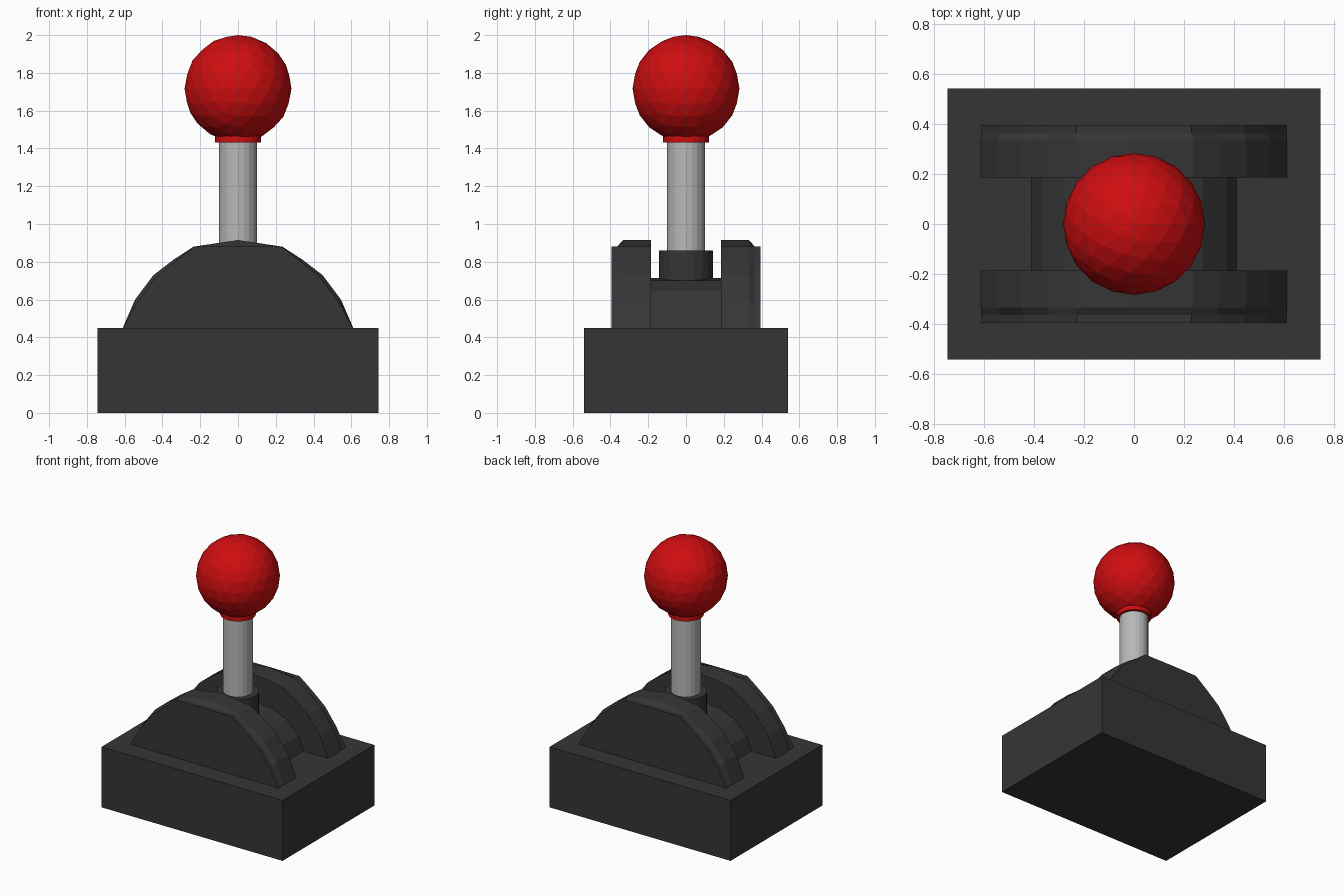
import bpy, bmesh
from mathutils import Matrix

if "Cube" in bpy.data.objects:
    bpy.data.objects.remove(bpy.data.objects["Cube"])


def material(name, rgb):
    m = bpy.data.materials.new(name)
    m.diffuse_color = (*rgb, 1)
    m.use_nodes = True
    m.node_tree.nodes["Principled BSDF"].inputs["Base Color"].default_value = m.diffuse_color
    return m


DARK = material("charcoal", (0.036, 0.036, 0.036))
RED = material("red", (0.62, 0.004, 0.005))
GREY = material("light_grey", (0.48, 0.48, 0.48))


def finish(name, bm, mat):
    bmesh.ops.recalc_face_normals(bm, faces=bm.faces)
    me = bpy.data.meshes.new(name)
    bm.to_mesh(me)
    bm.free()
    me.materials.append(mat)
    ob = bpy.data.objects.new(name, me)
    bpy.context.collection.objects.link(ob)
    return ob


def loft(name, sections, mat):
    """Skin through (y, half profile) sections; half profiles run from x = 0 outwards."""
    bm = bmesh.new()
    rings = []
    for y, half in sections:
        pts = [(-x, z) for x, z in reversed(half) if x > 0] + half
        rings.append([bm.verts.new((x, y, z)) for x, z in pts])
    n = len(rings[0])
    for a, b in zip(rings, rings[1:]):
        for i in range(n):
            j = (i + 1) % n
            bm.faces.new((a[i], a[j], b[j], b[i]))
    bm.faces.new(rings[0])
    bm.faces.new(rings[-1])
    return finish(name, bm, mat)


def cylinder(name, r1, r2, z0, z1, mat, sides=20, smooth=False):
    bm = bmesh.new()
    bmesh.ops.create_cone(bm, cap_ends=True, segments=sides, radius1=r1, radius2=r2,
                          depth=z1 - z0, matrix=Matrix.Translation((0, 0, (z0 + z1) / 2)))
    return finish(name, bm, mat)


# base block
bm = bmesh.new()
bmesh.ops.create_cube(bm, size=1, matrix=Matrix.Translation((0, 0, 0.225))
                      @ Matrix.Diagonal((1.49, 1.08, 0.45, 1)))
finish("base", bm, DARK)

# side cheeks: rounder inside, flatter facets outside
inner = [(0, 0.915), (0.235, 0.88), (0.34, 0.812), (0.447, 0.73),
         (0.545, 0.6), (0.61, 0.45), (0.61, 0.44)]
outer = [(0, 0.882), (0.23, 0.88), (0.337, 0.798), (0.44, 0.712),
         (0.535, 0.582), (0.608, 0.45), (0.608, 0.44)]
for side, label in ((-1, "front"), (1, "back")):
    loft(label + "_cheek", [(side * 0.185, inner), (side * 0.333, inner),
                            (side * 0.363, outer), (side * 0.395, outer)], DARK)

# rounded drum between the cheeks
drum = [(0, 0.715), (0.15, 0.70), (0.275, 0.645), (0.37, 0.555), (0.41, 0.45), (0.41, 0.44)]
loft("pivot_drum", [(-0.186, drum), (0.186, drum)], DARK)

# lever
cylinder("collar", 0.143, 0.143, 0.66, 0.86, DARK)
cylinder("shaft", 0.1, 0.1, 0.7, 1.47, GREY)
cylinder("knob_neck", 0.121, 0.121, 1.432, 1.475, RED)

# ball knob
bm = bmesh.new()
bmesh.ops.create_icosphere(bm, subdivisions=3, radius=0.283,
                           matrix=Matrix.Translation((0, 0, 1.717)))
finish("knob", bm, RED)
